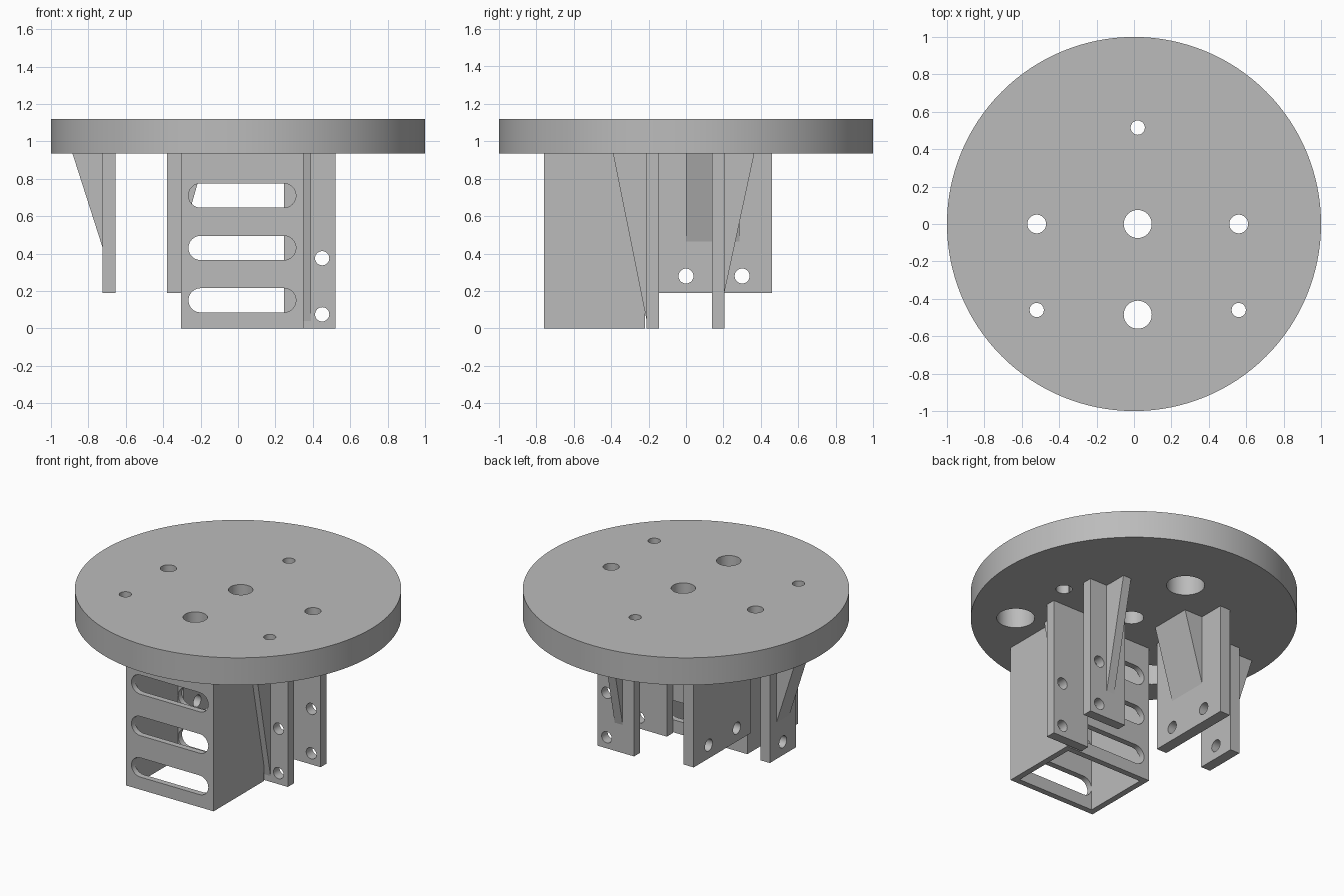
import bpy, bmesh
from math import cos, sin, pi, radians

cube = bpy.data.objects.get("Cube")
if cube:
    bpy.data.objects.remove(cube, do_unlink=True)

grey = bpy.data.materials.new("plain grey")
grey.use_nodes = True
grey.diffuse_color = (0.5, 0.5, 0.5, 1)
grey.node_tree.nodes["Principled BSDF"].inputs["Base Color"].default_value = (0.5, 0.5, 0.5, 1)

TOP, UNDER = 1.12, 0.935


def prism(name, pts, axis, lo, hi):
    """Extrude a flat outline along one axis."""
    place = {"x": lambda p, d: (d, p[0], p[1]),
             "y": lambda p, d: (p[0], d, p[1]),
             "z": lambda p, d: (p[0], p[1], d)}[axis]
    bm = bmesh.new()
    ends = [[bm.verts.new(place(p, d)) for p in pts] for d in (lo, hi)]
    for end in ends:
        bm.faces.new(end)
    n = len(pts)
    for i in range(n):
        j = (i + 1) % n
        bm.faces.new((ends[0][i], ends[0][j], ends[1][j], ends[1][i]))
    bmesh.ops.recalc_face_normals(bm, faces=bm.faces[:])
    mesh = bpy.data.meshes.new(name)
    bm.to_mesh(mesh)
    bm.free()
    mesh.materials.append(grey)
    obj = bpy.data.objects.new(name, mesh)
    bpy.context.collection.objects.link(obj)
    return obj


def rect(a0, a1, b0, b1):
    return [(a0, b0), (a1, b0), (a1, b1), (a0, b1)]


def circle(a, b, r, n=32):
    return [(a + r * cos(2 * pi * i / n), b + r * sin(2 * pi * i / n)) for i in range(n)]


def slot(a0, a1, b, r, n=12):
    """Outline of a slot with round ends."""
    right = [(a1 - r + r * sin(pi * i / n), b - r * cos(pi * i / n)) for i in range(n + 1)]
    left = [(a0 + r - r * sin(pi * i / n), b + r * cos(pi * i / n)) for i in range(n + 1)]
    return right + left


def select(obj):
    bpy.ops.object.select_all(action="DESELECT")
    obj.select_set(True)
    bpy.context.view_layer.objects.active = obj


def cut(obj, pts, axis, lo, hi):
    """Remove a prism from a part."""
    cutter = prism("cutter", pts, axis, lo, hi)
    cutter.hide_render = True
    mod = obj.modifiers.new("cut", "BOOLEAN")
    mod.operation, mod.solver, mod.object = "DIFFERENCE", "EXACT", cutter
    select(obj)
    bpy.ops.object.modifier_apply(modifier=mod.name)
    bpy.data.objects.remove(cutter, do_unlink=True)


# Round plate with plain holes and counterbored holes
disc = prism("round_plate", circle(0, 0, 1, 128), "z", UNDER, TOP)
for x, y, r in ((0.02, 0, 0.075), (0.02, -0.485, 0.075), (-0.52, 0, 0.05), (0.56, 0, 0.05)):
    cut(disc, circle(x, y, r), "z", 0.8, 1.3)
for x, y in ((0.02, 0.515), (-0.52, -0.46), (0.56, -0.46)):
    cut(disc, circle(x, y, 0.038), "z", 0.8, 1.3)
    cut(disc, circle(x, y, 0.117), "z", 0.8, 1.075)

# Open-bottomed box with three slots through front and back
box = prism("slotted_box", rect(-0.305, 0.35, -0.76, -0.22), "z", 0, UNDER)
cut(box, rect(-0.265, 0.31, -0.72, -0.26), "z", -0.1, 1.2)
for z in (0.15, 0.43, 0.71):
    cut(box, slot(-0.265, 0.31, z, 0.065), "y", -0.9, -0.1)

# Facing pair of tall tabs, each with two holes and an outer gusset
tabs = []
for name, inner, outer, tip, low in (("front", -0.145, -0.21, -0.39, 0.04),
                                     ("back", 0.14, 0.205, 0.365, 0.19)):
    tab = prism(name + "_tab", rect(0.245, 0.52, *sorted((inner, outer))), "z", 0, UNDER)
    for z in (0.075, 0.375):
        cut(tab, circle(0.45, z, 0.038), "y", -0.5, 0.5)
    gusset = prism(name + "_tab_gusset", [(outer, UNDER), (tip, UNDER), (outer, low)],
                   "x", 0.33, 0.39)
    tabs += [tab, gusset]

# Facing pair of short tabs: a wide one and a narrow one
for name, x0, x1, y0, y1, holes in (("wide", -0.38, -0.305, -0.145, 0.46, (0, 0.3)),
                                    ("narrow", -0.725, -0.655, -0.14, 0.14, (0,))):
    tab = prism(name + "_tab", rect(x0, x1, y0, y1), "z", 0.19, UNDER)
    for y in holes:
        cut(tab, circle(y, 0.28, 0.04), "x", -1, 0)
    tabs.append(tab)
tabs.append(prism("wide_tab_gusset", [(-0.305, UNDER), (-0.17, UNDER), (-0.305, 0.465)],
                  "y", 0, 0.285))
tabs.append(prism("narrow_tab_gusset", [(-0.725, UNDER), (-0.885, UNDER), (-0.725, 0.435)],
                  "y", -0.07, 0.07))

# Smooth the round surfaces, keep the edges crisp
for obj in [disc, box] + tabs:
    select(obj)
    bpy.ops.object.shade_smooth_by_angle(angle=radians(30))
